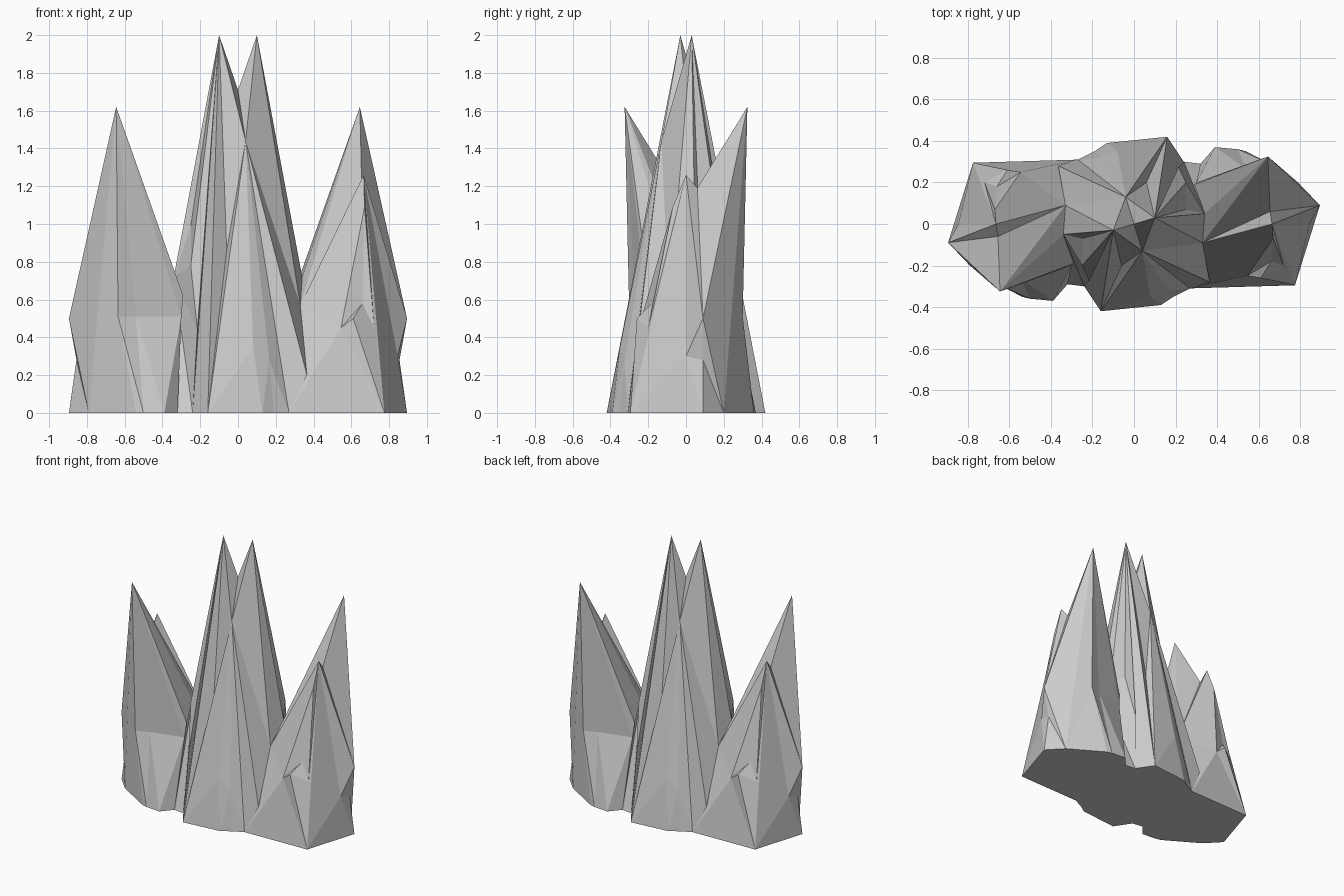
import bpy, bmesh
from mathutils import Vector

cube = bpy.data.objects.get("Cube")
if cube:
    bpy.data.objects.remove(cube, do_unlink=True)

# Stone material
stone = bpy.data.materials.new("stone_grey")
stone.use_nodes = True
GREY = (0.6, 0.6, 0.6, 1)
stone.diffuse_color = GREY
stone.node_tree.nodes["Principled BSDF"].inputs["Base Color"].default_value = GREY

# Key points of one half; a trailing "*" means the point turned half a turn
POINTS = {
    # central spires
    "tall": (.1, .03, 2), "saddle": (0, 0, 1.71), "shoulder": (.04, -.13, 1.44),
    "foot_a": (-.16, -.42, 0), "foot_b": (.13, -.39, 0), "foot_c": (.19, -.35, 0),
    "foot_d": (.27, -.31, 0), "bulge": (.08, -.35, .35), "chip": (.165, -.325, .28),
    "flank": (.365, -.28, .2), "crease": (-.06, -.2, .86),
    # valley between the central and side spires
    "gap_front": (.33, -.09, .57), "gap_back": (.34, .05, .72),
    "rib_top": (.25, .07, .99), "rib": (.25, .2, .78), "rib_low": (.215, .275, .44),
    "gap_foot_a": (.24, .3, 0), "gap_foot_b": (.32, .29, 0),
    # side spires
    "side": (.645, .325, 1.62), "second": (.665, 0, 1.26), "third": (.67, -.07, 1.09),
    "cleft": (.655, .06, 1.19),
    "ledge_a": (.545, -.25, .45), "ledge_b": (.61, -.26, .5), "ledge_c": (.72, -.2, .45),
    "pit": (.66, -.18, .58), "corner": (.775, -.295, 0), "end": (.895, .09, 0),
    "nick": (.845, 0, .3), "notch": (.855, .09, .28), "brow": (.895, .09, .5),
    "spur": (.29, .19, .62), "shelf": (.3, .2, .51), "knee": (.54, .265, .51),
    "small": (.635, .3, .51), "back_a": (.39, .37, 0), "back_b": (.5, .36, 0),
    "back_c": (.54, .35, 0), "back_d": (.79, .2, 0),
}

# Each spire or hollow is a fan of facets from its tip round a ring
CLOSED = {
    "tall": "saddle shoulder gap_front gap_back rib_top rib rib_low gap_foot_a "
            "foot_a* crease* shoulder*",
    "pit": "third ledge_a ledge_b ledge_c",
}
OPEN = {
    "shoulder": "crease foot_a bulge chip foot_d flank gap_front",
    "foot_b": "foot_a bulge chip foot_c",
    "chip": "foot_c foot_d",
    "flank": "foot_d gap_front",
    "ledge_a": "third gap_front foot_d corner ledge_b",
    "corner": "ledge_b ledge_c second nick end",
    "third": "ledge_c second gap_front",
    "second": "nick brow cleft gap_front",
    "side": "cleft gap_front gap_back spur shelf knee small back_d brow cleft",
    "gap_back": "rib_top rib rib_low gap_foot_a gap_foot_b shelf spur",
    "back_a": "gap_foot_b shelf knee back_b",
    "back_b": "knee small back_c",
    "back_d": "small back_c",
    "notch": "end nick brow back_d end",
}
FOOTPRINT = ("foot_a foot_b foot_c foot_d corner end back_d back_c "
             "back_b back_a gap_foot_b gap_foot_a").split()


def other(name):
    """Name of the matching point on the opposite half."""
    if name == "saddle":
        return name
    return name[:-1] if name.endswith("*") else name + "*"


bm = bmesh.new()
verts = {}
for name, co in POINTS.items():
    x, y, z = co
    verts[name] = bm.verts.new(Vector(co))
    if name != "saddle":
        verts[name + "*"] = bm.verts.new(Vector((-x, -y, z)))


def facet(names):
    """Add one facet and its turned twin."""
    for group in (names, [other(n) for n in names]):
        bm.faces.new([verts[n] for n in group])


# Facets of the spires and hollows
for tip, ring in CLOSED.items():
    ring = ring.split()
    for a, b in zip(ring, ring[1:] + ring[:1]):
        facet([tip, a, b])
for tip, ring in OPEN.items():
    ring = ring.split()
    for a, b in zip(ring, ring[1:]):
        facet([tip, a, b])

# Flat underside
bm.faces.new([verts[n] for n in FOOTPRINT + [other(n) for n in FOOTPRINT]])
bmesh.ops.recalc_face_normals(bm, faces=bm.faces)

mesh = bpy.data.meshes.new("rock_spires")
bm.to_mesh(mesh)
bm.free()
mesh.materials.append(stone)
rock = bpy.data.objects.new("rock_spires", mesh)
bpy.context.collection.objects.link(rock)
